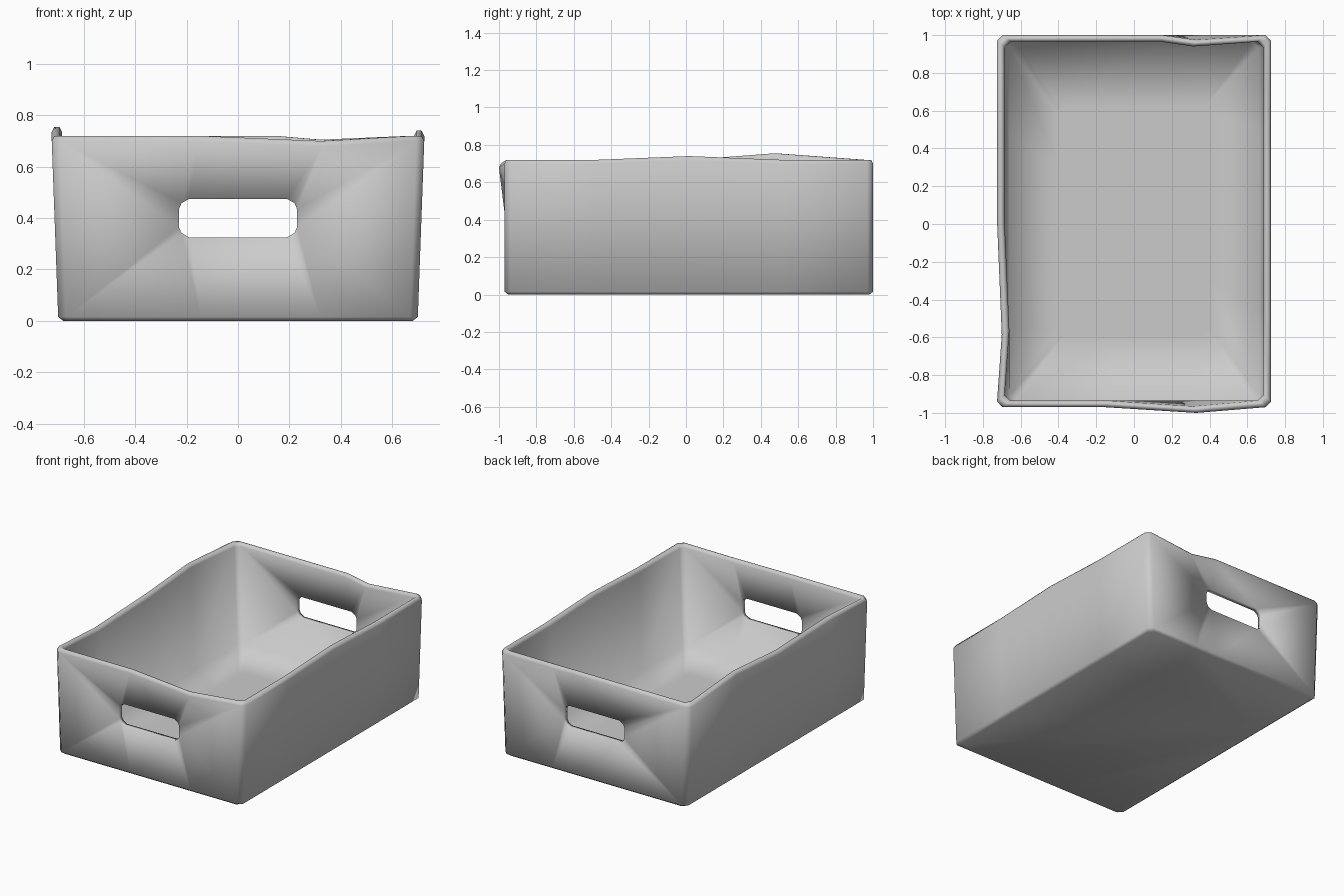
import bpy, bmesh
from mathutils import Vector

cube = bpy.data.objects.get("Cube")
if cube:
    bpy.data.objects.remove(cube)

mat = bpy.data.materials.new("plain_grey")
mat.use_nodes = True
GREY = (0.6, 0.6, 0.6, 1)
mat.diffuse_color = GREY
mat.node_tree.nodes["Principled BSDF"].inputs["Base Color"].default_value = GREY

CY = 0.015                      # middle of the body in y
TOP_X, TOP_Y = 0.725, 0.985     # half sizes at the rim
# Rim points along each side: (position, hand-bent offset of the rim)
FRONT = [(-0.15, (0, 0, 0)), (0.33, (0, -0.03, -0.02))]
RIGHT = [(-0.5, (0, 0, 0)), (0, (0, 0, 0.02)), (0.5, (0, 0, 0))]
BACK = [(0.33, (0, -0.025, -0.015)), (0.15, (0, 0, 0))]
LEFT = [(0.47, (0, 0, 0.035)), (0, (0, 0, 0)), (-0.6, (0.025, 0, 0))]

bm = bmesh.new()
bends = []


def ring(hx, hy, z, c=0.03):
    """Rectangle of vertices with cut corners, counterclockwise from the front."""
    kx, ky = hx / TOP_X, hy / TOP_Y
    pts = [(-hx + c, -hy, None)] + [(p * kx, -hy, o) for p, o in FRONT] + [(hx - c, -hy, None)]
    pts += [(hx, -hy + c, None)] + [(hx, p * ky, o) for p, o in RIGHT] + [(hx, hy - c, None)]
    pts += [(hx - c, hy, None)] + [(p * kx, hy, o) for p, o in BACK] + [(-hx + c, hy, None)]
    pts += [(-hx, hy - c, None)] + [(-hx, p * ky, o) for p, o in LEFT] + [(-hx, -hy + c, None)]
    verts = []
    for x, y, o in pts:
        v = bm.verts.new((x, y + CY, z))
        verts.append(v)
        if o and z > 0.6:
            bends.append((v, Vector(o)))
    return verts


def join(a, b, skip=()):
    n = len(a)
    for i in range(n):
        if i not in skip:
            j = (i + 1) % n
            bm.faces.new((a[i], a[j], b[j], b[i]))


def loop_edges(vs):
    return [bm.edges.get((a, b)) or bm.edges.new((a, b)) for a, b in zip(vs, vs[1:] + vs[:1])]


def hole(y):
    """Rounded handle slot outline."""
    quarter = [(0.23, 0.035), (0.22, 0.058), (0.19, 0.075)]
    pts = quarter + [(-x, z) for x, z in reversed(quarter)]
    pts += [(-x, -z) for x, z in pts]
    return [bm.verts.new((x, y, 0.4 + z)) for x, z in pts]


# Shell: underside, outer wall, rolled rim, inner wall, floor
end_walls = (range(0, 3), range(9, 12))
open_segments = [i for r in end_walls for i in r]
under = ring(0.68, 0.965, 0)
outer_low = ring(0.70, 0.985, 0.015)
outer_top = ring(TOP_X, TOP_Y, 0.70)
rim_out = ring(0.715, 0.975, 0.72)
rim_in = ring(0.695, 0.96, 0.72)
inner_top = ring(0.685, 0.95, 0.70)
inner_low = ring(0.66, 0.95, 0.03)
floor = ring(0.40, 0.60, 0.03)
join(under, outer_low)
join(outer_low, outer_top, open_segments)
join(outer_top, rim_out)
join(rim_out, rim_in)
join(rim_in, inner_top)
join(inner_top, inner_low, open_segments)
join(inner_low, floor)
bm.faces.new(floor)
bm.faces.new(under[::-1])

# End walls filled around the handle slots
for seg in end_walls:
    ids = list(seg) + [seg[-1] + 1]
    slots = []
    for low, top in ((outer_low, outer_top), (inner_low, inner_top)):
        border = [low[i] for i in ids] + [top[i] for i in reversed(ids)]
        slot = hole(low[ids[0]].co.y)
        bmesh.ops.triangle_fill(bm, use_beauty=True, normal=(0, 1, 0),
                                edges=loop_edges(border) + loop_edges(slot))
        slots.append(slot)
    join(*slots)

# Bend the rim by hand
for v, o in bends:
    v.co += o
bmesh.ops.recalc_face_normals(bm, faces=bm.faces)

mesh = bpy.data.meshes.new("storage_bin")
bm.to_mesh(mesh)
bm.free()
mesh.materials.append(mat)
mesh.shade_smooth()
bin_obj = bpy.data.objects.new("storage_bin", mesh)
bpy.context.collection.objects.link(bin_obj)
